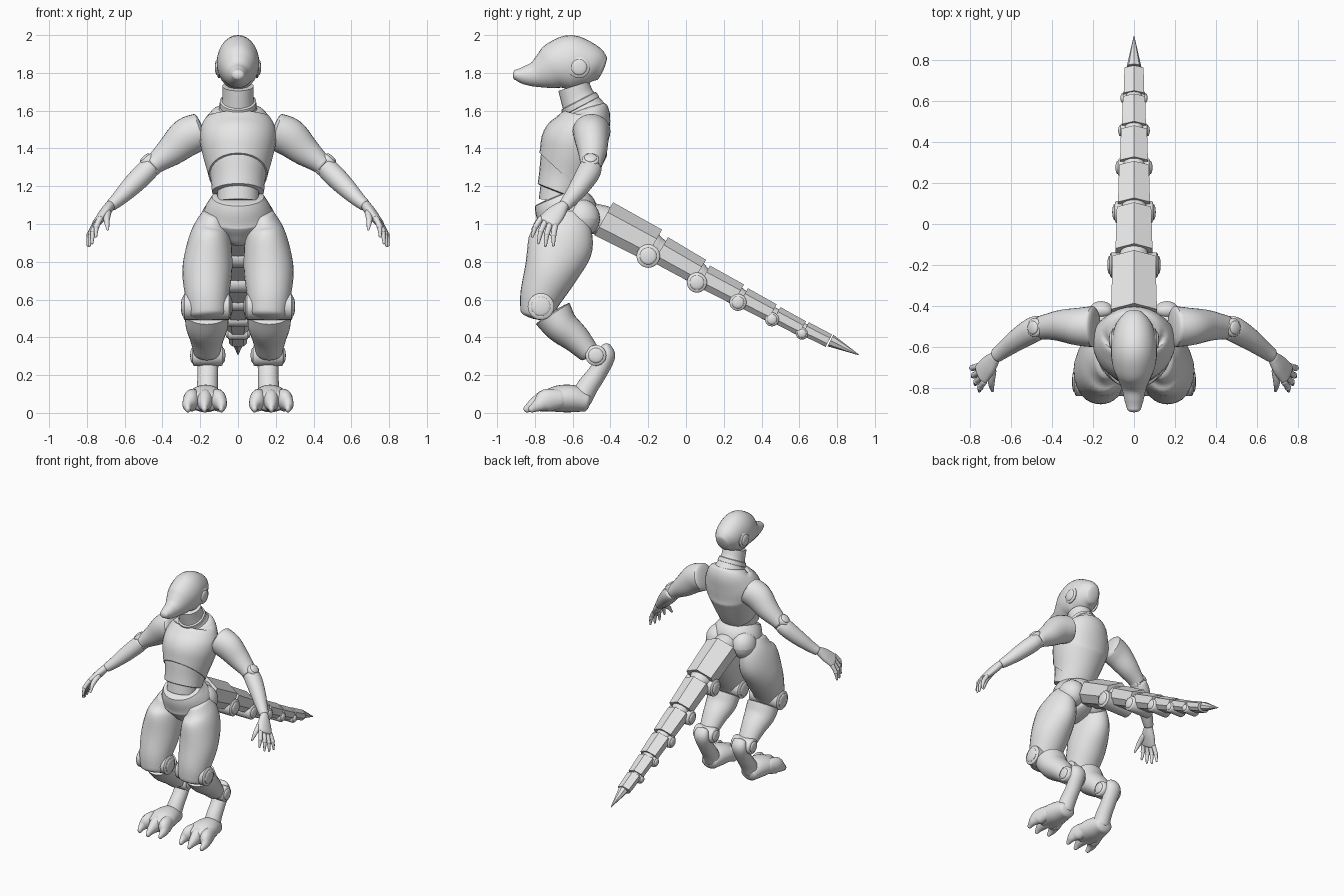
import bpy, bmesh, math
from mathutils import Vector

cube = bpy.data.objects.get("Cube")
if cube:
    bpy.data.objects.remove(cube, do_unlink=True)

grey = bpy.data.materials.new("plain grey")
grey.use_nodes = True
grey.diffuse_color = (0.8, 0.8, 0.8, 1)
grey.node_tree.nodes["Principled BSDF"].inputs["Base Color"].default_value = (0.8, 0.8, 0.8, 1)

X, Y = Vector((1, 0, 0)), Vector((0, 1, 0))
smooth = []


def add_object(name, bm, mirror=False, soft=True):
    bmesh.ops.recalc_face_normals(bm, faces=bm.faces)
    mesh = bpy.data.meshes.new(name)
    bm.to_mesh(mesh)
    bm.free()
    mesh.materials.append(grey)
    ob = bpy.data.objects.new(name, mesh)
    bpy.context.collection.objects.link(ob)
    if mirror:
        ob.modifiers.new("Mirror", 'MIRROR').use_mirror_merge = False
    if soft:
        smooth.append(ob)
    return ob


def spline(rows, steps):
    """Catmull-Rom through rows of any length."""
    pts = [rows[0]] + list(rows) + [rows[-1]]
    out = []
    for p0, p1, p2, p3 in zip(pts, pts[1:], pts[2:], pts[3:]):
        for k in range(steps):
            t = k / steps
            out.append([b + 0.5 * t * (c - a + t * (2*a - 5*b + 4*c - d + t * (3*(b - c) + d - a)))
                        for a, b, c, d in zip(p0, p1, p2, p3)])
    return out + [list(rows[-1])]


def loft(name, rows, hint=X, ends=(0, 0), mirror=False, steps=4, seg=28, cut=None):
    """Skin elliptical rings; rows are x, y, z, radius along hint, other radius."""
    rows = spline(rows, steps)
    pos = [Vector(r[:3]) for r in rows]
    rings = []
    for i, r in enumerate(rows):
        t = (pos[min(i + 1, len(pos) - 1)] - pos[max(i - 1, 0)]).normalized()
        rings.append((pos[i], t, r[3], r[4]))

    def dome(ring, length):
        c, t, a, b = ring
        angles = [math.radians(d) for d in (20, 40, 60, 75, 86)]
        return [(c + t * length * math.sin(q), t, a * math.cos(q), b * math.cos(q)) for q in angles]

    first, last = rings[0], rings[-1]
    if ends[0]:
        rings = dome(first, -ends[0])[::-1] + rings
    if ends[1]:
        rings += dome(last, ends[1])
    bm = bmesh.new()
    loops = []
    for c, t, a, b in rings:
        u = (hint - t * hint.dot(t)).normalized()
        v = t.cross(u)
        angles = [math.tau * k / seg for k in range(seg)]
        loops.append([bm.verts.new(c + u * a * math.cos(q) + v * b * math.sin(q)) for q in angles])
    for l0, l1 in zip(loops, loops[1:]):
        for k in range(seg):
            n = (k + 1) % seg
            bm.faces.new((l0[k], l0[n], l1[n], l1[k]))
    bm.faces.new(loops[0])
    bm.faces.new(loops[-1])
    if cut:
        res = bmesh.ops.bisect_plane(bm, geom=bm.verts[:] + bm.edges[:] + bm.faces[:],
                                     plane_co=cut[0], plane_no=cut[1], clear_inner=True)
        edges = [g for g in res["geom_cut"] if isinstance(g, bmesh.types.BMEdge)]
        bmesh.ops.holes_fill(bm, edges=edges)
    return add_object(name, bm, mirror)


def pivot(name, centre, axis, r, half, mirror=True):
    """Round joint with a raised boss on each end."""
    c, axis = Vector(centre), Vector(axis).normalized()
    hint = Y if abs(axis.y) < 0.9 else X
    for part, rad, h, d in (("joint", r, half - 0.008, 0.012), ("boss", r * 0.72, half, 0.01)):
        ends = [(*(c + axis * s), rad, rad) for s in (-h + d, h - d)]
        loft(name + "_" + part, ends, hint, (d, d), mirror, 1)


def ellipsoid(name, c, r, mirror=True):
    x, y, z = c
    loft(name, [(x, y, z - 0.001, r[0], r[1]), (x, y, z + 0.001, r[0], r[1])],
         ends=(r[2], r[2]), mirror=mirror, steps=1)


# Head, running from the back of the skull to the snout tip
skull = [(-.45, 1.825, .055, .07), (-.50, 1.843, .093, .108), (-.60, 1.855, .112, .145),
         (-.68, 1.84, .106, .13), (-.74, 1.813, .085, .102), (-.80, 1.792, .06, .068),
         (-.86, 1.787, .046, .047), (-.90, 1.79, .034, .028)]
loft("head", [(0, *r) for r in skull], ends=(.016, .017))
pivot("ear", (.10, -.566, 1.83), X, .058, .022)

# Neck and collar
loft("neck", [(0, -.525, 1.57, .12, .12), (0, -.55, 1.62, .095, .105),
              (0, -.575, 1.67, .083, .09), (0, -.595, 1.73, .083, .085)])
loft("neck_collar", [(0, -.555, 1.625, .098, .108), (0, -.568, 1.65, .096, .104)],
     ends=(.01, .01), steps=1)

# Torso: breastplate sliced on a slant over a slimmer abdomen
torso = [(-.67, 1.17, .145, .13), (-.64, 1.25, .155, .15), (-.61, 1.35, .183, .17),
         (-.585, 1.43, .20, .18), (-.55, 1.50, .20, .152), (-.52, 1.57, .165, .122),
         (-.525, 1.605, .13, .105)]
loft("chest", [(0, *r) for r in torso], ends=(0, .015),
     cut=((0, -.78, 1.38), (0, .21, .23)))
loft("abdomen", [(0, y, z, a * .95, b * .95) for y, z, a, b in torso[:4]], ends=(.01, 0))
loft("waist", [(0, -.68, 1.12, .11, .10), (0, -.67, 1.2, .11, .10)], steps=1)

# Pelvis and hips
pelvis = [(-.68, 1.145, .138, .13), (-.66, 1.10, .165, .148), (-.63, 1.05, .182, .165),
          (-.61, 1.0, .155, .155), (-.595, .95, .095, .13), (-.585, .925, .06, .10)]
loft("pelvis", [(0, *r) for r in pelvis], ends=(.008, .015))
ellipsoid("hip", (.105, -.555, 1.03), (.09, .10, .10))

# Arms
loft("upper_arm", [(.20, -.50, 1.49, .10, .098), (.27, -.50, 1.46, .092, .102),
                   (.35, -.495, 1.39, .078, .082), (.42, -.50, 1.335, .063, .06),
                   (.45, -.505, 1.31, .058, .052)], Y, (.02, .015), True)
loft("forearm", [(.465, -.505, 1.30, .06, .054), (.50, -.52, 1.265, .062, .058),
                 (.57, -.565, 1.195, .053, .052), (.63, -.61, 1.135, .042, .04),
                 (.67, -.64, 1.10, .035, .032)], Y, (.015, .012), True)
pivot("elbow", (.46, -.505, 1.312), (.65, 0, .75), .045, .062)

# Hands: palm, four fingers and thumb
loft("palm", [(.675, -.645, 1.10, .028, .026), (.705, -.685, 1.06, .05, .028),
              (.745, -.73, 1.01, .058, .022)], Y, (.01, .015), True)
across = Vector((.35, .82, -.44))
for i in range(4):
    s = -.045 + .03 * i
    base = Vector((.745, -.73, 1.01)) + across * s
    reach = (.95, 1.1, 1.05, .85)[i]
    mid = base + Vector((.025, -.02, -.05)) * reach + across * s * .25
    tip = base + Vector((.032, -.03, -.105)) * reach + across * s * .45
    loft(f"finger_{i + 1}", [(*base, .016, .016), (*mid, .014, .014), (*tip, .008, .008)],
         Y, (.008, .012), True, seg=12)
    ellipsoid(f"knuckle_{i + 1}", mid, (.016, .016, .014))
loft("thumb", [(.69, -.715, 1.06, .02, .02), (.695, -.775, 1.02, .016, .016),
               (.69, -.81, .975, .008, .008)], X, (.01, .012), True, seg=12)

# Legs
loft("thigh", [(.13, -.66, 1.045, .065, .10), (.143, -.65, .97, .098, .15),
               (.152, -.668, .88, .12, .172), (.163, -.715, .75, .132, .143),
               (.164, -.768, .62, .116, .112), (.16, -.79, .525, .10, .088)],
     ends=(.02, .03), mirror=True)
pivot("knee", (.165, -.768, .563), X, .07, .137)
loft("shin", [(.165, -.705, .525, .115, .105), (.165, -.66, .46, .112, .092),
              (.165, -.585, .395, .09, .077), (.165, -.515, .32, .07, .058)],
     ends=(.01, .02), mirror=True)
pivot("ankle", (.16, -.477, .304), X, .055, .093)
loft("heel", [(.16, -.425, .345, .05, .03), (.16, -.42, .30, .058, .045),
              (.16, -.47, .21, .054, .05), (.162, -.52, .14, .056, .056),
              (.165, -.555, .08, .06, .06)], ends=(.022, .02), mirror=True)

# Feet: instep with three clawed toes
loft("foot", [(.168, -.53, .06, .065, .055), (.17, -.60, .075, .085, .072),
              (.172, -.68, .074, .10, .07), (.174, -.75, .06, .095, .052)],
     ends=(.025, .02), mirror=True)
for name, x0, x1, reach in (("inner", .12, .088, -.80), ("middle", .173, .177, -.825),
                            ("outer", .23, .265, -.80)):
    loft(name + "_toe", [(x0, -.66, .075, .04, .05), ((x0 + x1) / 2, -.74, .065, .044, .06),
                         (x1, reach + .02, .042, .03, .036), (x1, reach - .015, .022, .015, .02)],
         ends=(.02, .02), mirror=True, seg=16)

# Tail: ridged boxes along a slope; ridge start y, z, ridge end y, z, half width, height
segments = [(-.386, 1.115, -.127, .97, .112, .20), (-.095, .93, .106, .81, .09, .155),
            (.127, .78, .307, .68, .078, .13), (.328, .66, .48, .575, .068, .11),
            (.50, .56, .635, .485, .058, .092), (.65, .48, .773, .415, .05, .078)]
core = [(0, -.58, 1.03, .09, .09)]
for i, (y0, z0, y1, z1, w, h) in enumerate(segments):
    bm = bmesh.new()
    axis = Vector((0, y1 - y0, z1 - z0)).normalized()
    down = Vector((0, axis.z, -axis.y))
    section = [(0, 0), (1, .3), (1, .75), (.6, 1), (-.6, 1), (-1, .75), (-1, .3)]
    front, back = [[bm.verts.new(Vector((px * w * k, y, z)) + down * d * h * k)
                    for px, d in section] for y, z, k in ((y0, z0, 1), (y1, z1, .93))]
    bm.faces.new(front)
    bm.faces.new(back)
    for k in range(7):
        n = (k + 1) % 7
        bm.faces.new((front[k], front[n], back[n], back[k]))
    add_object(f"tail_segment_{i + 1}", bm, soft=False)
    for y, z in ((y0, z0), (y1, z1)):
        core.append((*(Vector((0, y, z)) + down * h * .55), w * .75, h * .4))
loft("tail_core", core, steps=2, seg=16)
loft("tail_tip", [(0, .765, .383, .036, .034), (0, .915, .307, .002, .002)], steps=1, seg=8)
joints = [(-.20, .83, .062, .13), (.058, .69, .053, .106), (.275, .585, .045, .09),
          (.455, .495, .037, .077), (.614, .42, .032, .066)]
for i, (y, z, r, half) in enumerate(joints):
    pivot(f"tail_pivot_{i + 1}", (0, y, z), X, r, half, mirror=False)

# Smooth shading with crisp edges kept
bpy.ops.object.select_all(action='DESELECT')
for ob in smooth:
    ob.select_set(True)
bpy.context.view_layer.objects.active = smooth[0]
bpy.ops.object.shade_smooth_by_angle(angle=math.radians(40))
